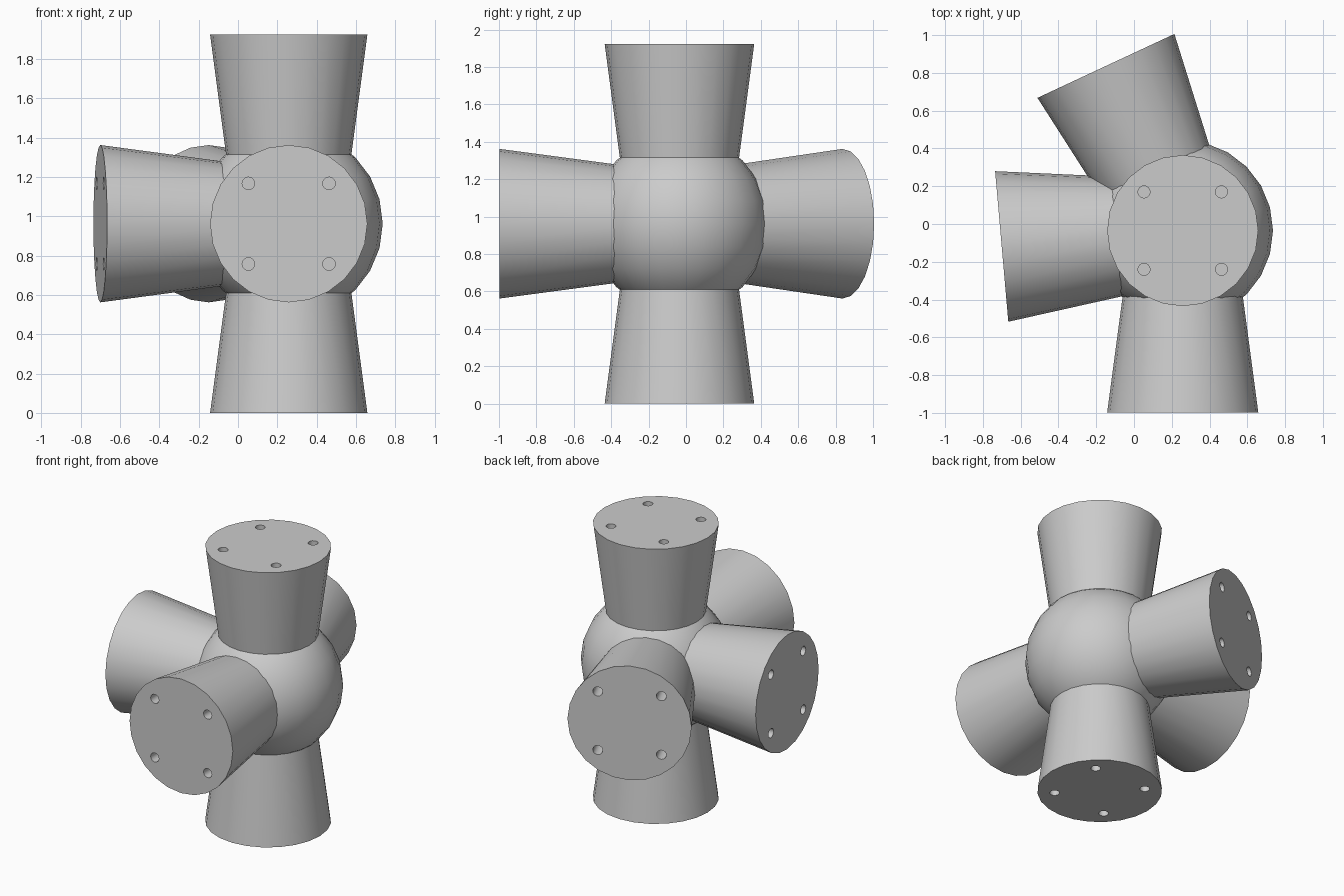
import bpy, math
from mathutils import Vector

if "Cube" in bpy.data.objects:
    bpy.data.objects.remove(bpy.data.objects["Cube"], do_unlink=True)

HUB = Vector((0.258, -0.035, 0.962))
REACH, END_R, ROOT, ROOT_R = 0.962, 0.4, 0.25, 0.305
HOLE_OFFSET, HOLE_R, HOLE_DEPTH = 0.205, 0.032, 0.2
SIDES = 24

grey = bpy.data.materials.new("plain grey")
grey.use_nodes = True
colour = (0.6, 0.6, 0.6, 1)
grey.diffuse_color = colour
grey.node_tree.nodes["Principled BSDF"].inputs["Base Color"].default_value = colour


def finish(obj, name):
    obj.name = name
    obj.data.materials.clear()
    obj.data.materials.append(grey)
    bpy.ops.object.select_all(action='DESELECT')
    obj.select_set(True)
    bpy.context.view_layer.objects.active = obj
    bpy.ops.object.shade_smooth_by_angle(angle=math.radians(30))


def screw_holes():
    """Four short cylinders in a square, joined into one cutter."""
    pegs = []
    for x in (-HOLE_OFFSET, HOLE_OFFSET):
        for y in (-HOLE_OFFSET, HOLE_OFFSET):
            bpy.ops.mesh.primitive_cylinder_add(
                vertices=16, radius=HOLE_R, depth=2 * HOLE_DEPTH, location=(x, y, REACH))
            pegs.append(bpy.context.object)
    bpy.ops.object.select_all(action='DESELECT')
    for peg in pegs:
        peg.select_set(True)
    bpy.context.view_layer.objects.active = pegs[0]
    bpy.ops.object.join()
    cutter = bpy.context.object
    cutter.hide_render = True
    return cutter


def arm(name, tilt, heading):
    """Flared socket arm, built upright at the origin, drilled, then aimed."""
    bpy.ops.mesh.primitive_cone_add(
        vertices=SIDES, radius1=ROOT_R, radius2=END_R, depth=REACH - ROOT,
        location=(0, 0, (REACH + ROOT) / 2))
    obj = bpy.context.object
    bpy.ops.object.transform_apply(location=True)
    cutter = screw_holes()
    cut = obj.modifiers.new("screw holes", 'BOOLEAN')
    cut.operation, cut.solver, cut.object = 'DIFFERENCE', 'EXACT', cutter
    bpy.context.view_layer.objects.active = obj
    bpy.ops.object.modifier_apply(modifier=cut.name)
    bpy.data.objects.remove(cutter, do_unlink=True)
    finish(obj, name)
    obj.rotation_euler = (0, math.radians(tilt), math.radians(heading))
    obj.location = HUB


# Central ball
bpy.ops.mesh.primitive_uv_sphere_add(
    segments=SIDES, ring_count=SIDES // 2, radius=0.478, location=HUB)
finish(bpy.context.object, "hub_ball")

# Five arms: tilt from vertical, then compass heading about z
arm("top_arm", 0, 0)
arm("bottom_arm", 180, 0)
arm("front_arm", 90, -90)
arm("back_arm", 90, 115)
arm("right_arm", 90, 185)
